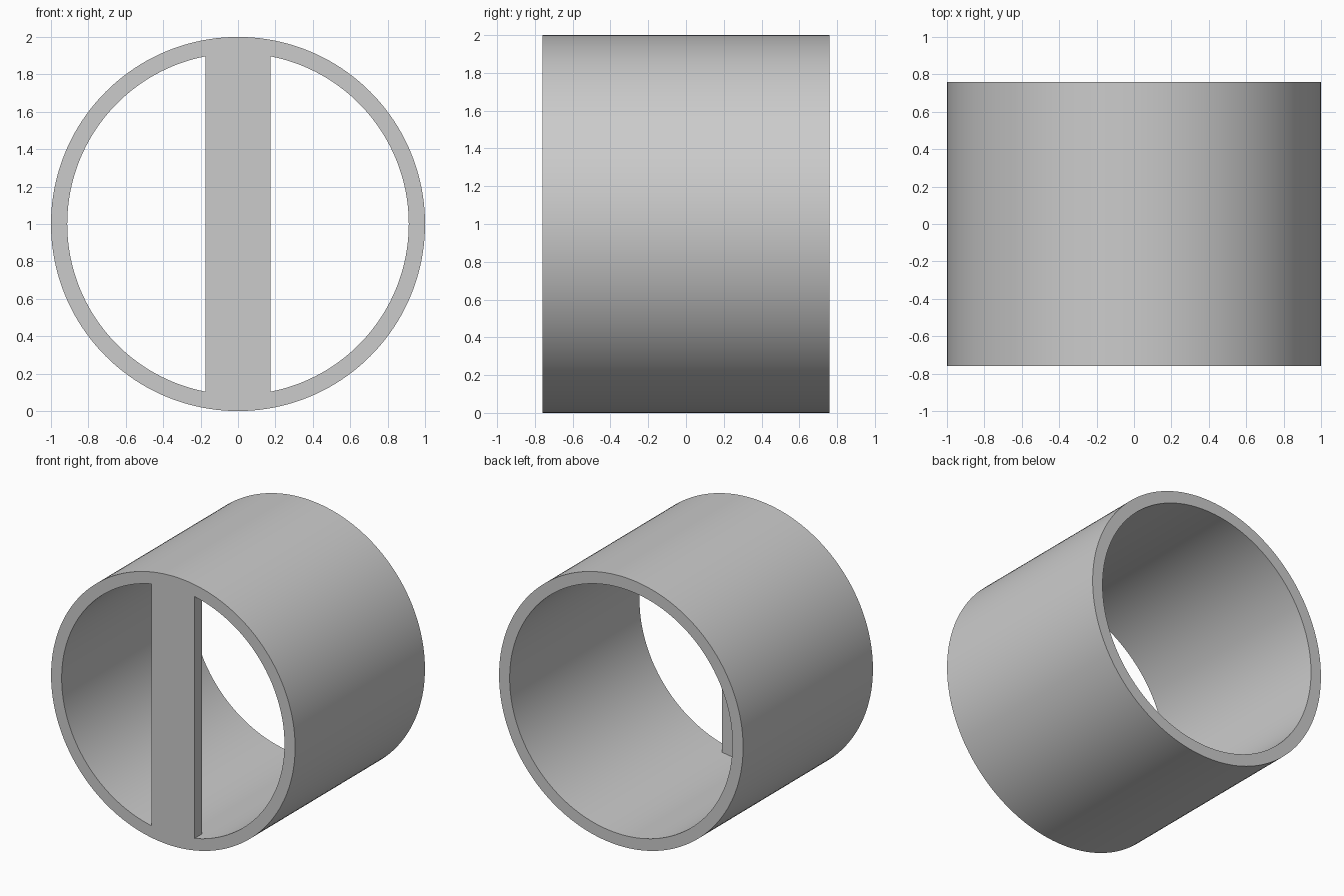
import bpy
import bmesh
from math import asin, cos, pi, sin

cube = bpy.data.objects.get("Cube")
if cube:
    bpy.data.objects.remove(cube)

OUTER, INNER, HALF_LEN = 1.0, 0.913, 0.76
BAR_HALF, BAR_DEPTH = 0.175, 0.09
SEGMENTS = 160

grey = bpy.data.materials.new("light grey")
grey.use_nodes = True
grey.diffuse_color = (0.6, 0.6, 0.6, 1)
grey.node_tree.nodes["Principled BSDF"].inputs["Base Color"].default_value = (0.6, 0.6, 0.6, 1)


def finish(name, bm):
    """Turn a bmesh into a smooth-shaded object resting on the ground."""
    bmesh.ops.recalc_face_normals(bm, faces=bm.faces)
    mesh = bpy.data.meshes.new(name)
    bm.to_mesh(mesh)
    bm.free()
    mesh.materials.append(grey)
    obj = bpy.data.objects.new(name, mesh)
    bpy.context.collection.objects.link(obj)
    obj.location.z = OUTER
    bpy.ops.object.select_all(action="DESELECT")
    obj.select_set(True)
    bpy.context.view_layer.objects.active = obj
    bpy.ops.object.shade_smooth_by_angle(angle=pi / 6)
    return obj


# Open tube: a rectangular wall section swept around the y axis
bm = bmesh.new()
section = [(OUTER, -HALF_LEN), (OUTER, HALF_LEN), (INNER, HALF_LEN), (INNER, -HALF_LEN)]
rings = []
for i in range(SEGMENTS):
    a = 2 * pi * i / SEGMENTS
    rings.append([bm.verts.new((r * cos(a), y, r * sin(a))) for r, y in section])
for i, ring in enumerate(rings):
    following = rings[(i + 1) % SEGMENTS]
    for j in range(4):
        k = (j + 1) % 4
        bm.faces.new((ring[j], ring[k], following[k], following[j]))
finish("tube", bm)

# Upright crossbar, flush with the front rim, its ends curved to meet the wall
bm = bmesh.new()
spread = asin(BAR_HALF / INNER)
angles = [spread * (i / 5 - 1) for i in range(11)]
outline = [(INNER * sin(a), INNER * cos(a)) for a in angles]
outline += [(-x, -z) for x, z in outline]
front = bm.faces.new([bm.verts.new((x, -HALF_LEN, z)) for x, z in outline])
extruded = bmesh.ops.extrude_face_region(bm, geom=[front], use_keep_orig=True)
moved = [v for v in extruded["geom"] if isinstance(v, bmesh.types.BMVert)]
bmesh.ops.translate(bm, verts=moved, vec=(0, BAR_DEPTH, 0))
finish("crossbar", bm)
